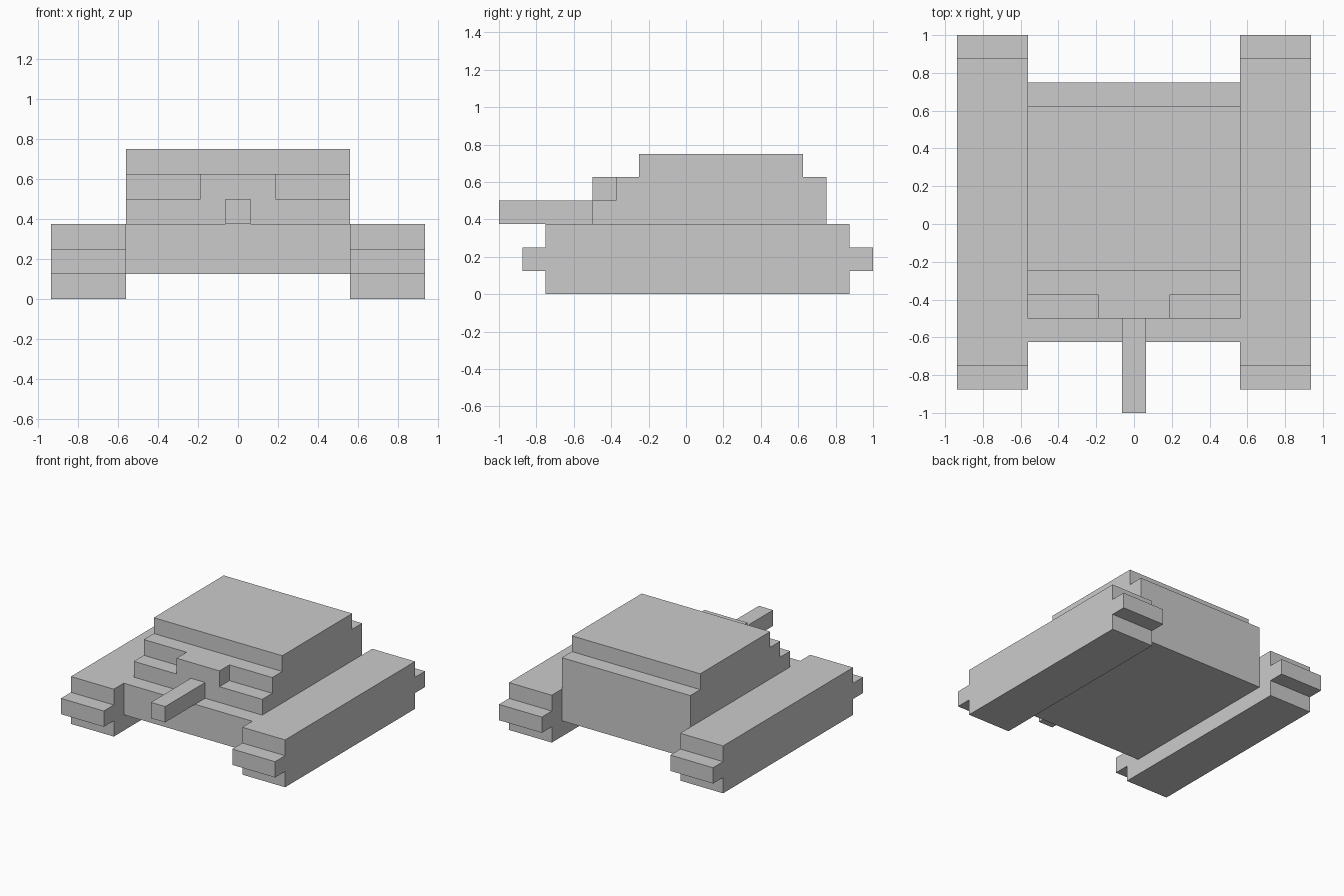
import bpy, bmesh

if "Cube" in bpy.data.objects:
    bpy.data.objects.remove(bpy.data.objects["Cube"])


def extrude_profile(name, profile, x0, x1):
    """Extrude a closed (y, z) side profile from x0 to x1."""
    bm = bmesh.new()
    face = bm.faces.new([bm.verts.new((x0, y, z)) for y, z in profile])
    ext = bmesh.ops.extrude_face_region(bm, geom=[face])
    verts = [g for g in ext["geom"] if isinstance(g, bmesh.types.BMVert)]
    bmesh.ops.translate(bm, verts=verts, vec=(x1 - x0, 0, 0))
    bmesh.ops.recalc_face_normals(bm, faces=bm.faces)
    mesh = bpy.data.meshes.new(name)
    bm.to_mesh(mesh)
    bm.free()
    obj = bpy.data.objects.new(name, mesh)
    bpy.context.collection.objects.link(obj)
    return obj


def box(name, half_x, y0, y1, z0, z1):
    """Box centred on x = 0."""
    return extrude_profile(name, [(y0, z0), (y1, z0), (y1, z1), (y0, z1)],
                           -half_x, half_x)


# Tracks: stepped ends, mirrored to both sides
track_profile = [
    (-0.75, 0), (0.875, 0), (0.875, 0.125), (1, 0.125),
    (1, 0.25), (0.875, 0.25), (0.875, 0.375), (-0.75, 0.375),
    (-0.75, 0.25), (-0.875, 0.25), (-0.875, 0.125), (-0.75, 0.125),
]
tracks = extrude_profile("tracks", track_profile, 0.5625, 0.9375)
tracks.modifiers.new("Mirror", 'MIRROR').use_mirror_merge = False

# Hull slung between the tracks
box("hull", 0.5625, -0.625, 0.75, 0.125, 0.375)

# Turret: stepped at front and back
turret_profile = [
    (-0.5, 0.375), (0.75, 0.375), (0.75, 0.625), (0.625, 0.625),
    (0.625, 0.75), (-0.25, 0.75), (-0.25, 0.625), (-0.375, 0.625),
    (-0.375, 0.5), (-0.5, 0.5),
]
extrude_profile("turret", turret_profile, -0.5625, 0.5625)

# Gun mount block and barrel
box("gun_mount", 0.1875, -0.5, -0.375, 0.5, 0.625)
box("gun_barrel", 0.0625, -1, -0.5, 0.375, 0.5)
